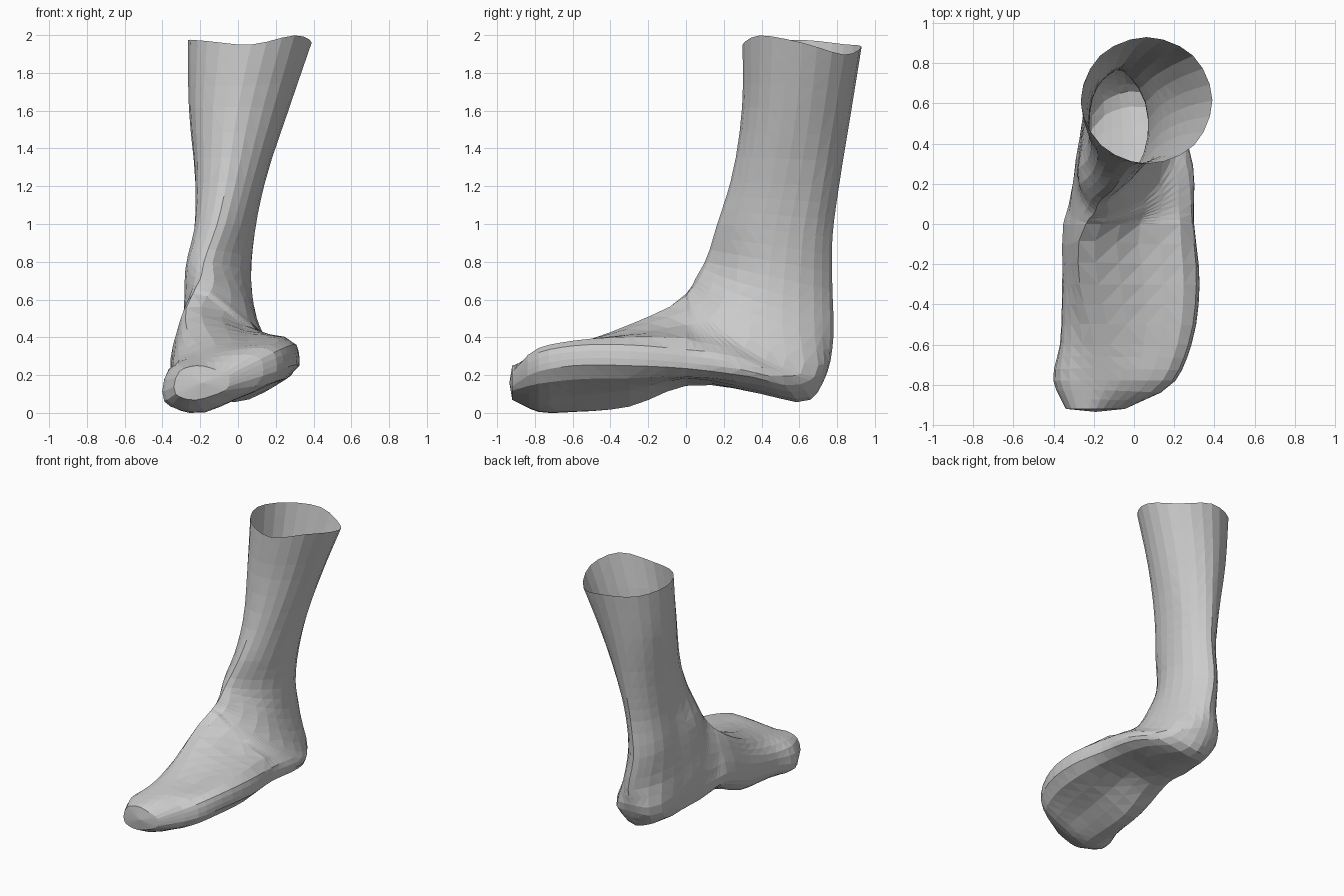
import bpy, bmesh
from math import sin, cos, pi
from mathutils import Vector

if "Cube" in bpy.data.objects:
    bpy.data.objects.remove(bpy.data.objects["Cube"])

ALONG, AROUND = 3, 3   # subdivisions between control rings / control points

# leg rings: front y, front z, back y, back z, left x, right x, ridge x
LEG = [
    (0.30, 1.95, 0.93, 1.94, -0.265, 0.39, 0.07),
    (0.297, 1.62, 0.875, 1.60, -0.26, 0.27, 0.0),
    (0.235, 1.22, 0.81, 1.20, -0.225, 0.14, -0.06),
    (0.165, 1.00, 0.775, 0.93, -0.225, 0.09, -0.11),
    (0.10, 0.80, 0.775, 0.65, -0.25, 0.068, -0.18),
]
RIM = [0, 0.05, 0.015, -0.045, 0, 0.01, 0.03, 0.02]   # uneven cut at the top

# heel rings fan from the ankle round to the sole: 8 points each, starting on
# the instep ridge, down the outer side, under, and up the inner side
HEEL = [
    [(-.20, .05, .71), (.03, .20, .60), (.10, .42, .50), (.06, .68, .42),
     (-.05, .78, .40), (-.17, .70, .42), (-.27, .40, .48), (-.28, .18, .58)],
    [(-.22, .03, .67), (.05, .12, .50), (.20, .42, .28), (.12, .68, .19),
     (-.05, .75, .22), (-.18, .70, .20), (-.27, .42, .28), (-.29, .15, .51)],
    [(-.23, .015, .65), (.05, .06, .48), (.26, .30, .29), (.16, .60, .15),
     (-.03, .66, .07), (-.15, .61, .10), (-.27, .35, .22), (-.30, .08, .48)],
    [(-.235, .006, .637), (.04, .03, .47), (.28, .15, .32), (.27, .35, .19),
     (0, .40, .10), (-.16, .38, .12), (-.31, .15, .22), (-.305, .03, .475)],
]

# foot sections: y, then 8 (x, z) points in the same order
FOOT = [
    (0, [(-.24, .63), (.03, .465), (.29, .335), (.295, .235),
         (.02, .18), (-.22, .15), (-.34, .24), (-.31, .47)]),
    (-.3, [(-.27, .44), (.05, .42), (.31, .36), (.325, .25),
           (.02, .12), (-.25, .035), (-.345, .14), (-.335, .33)]),
    (-.6, [(-.20, .34), (.05, .37), (.27, .355), (.285, .25),
           (0, .09), (-.25, .005), (-.36, .10), (-.35, .24)]),
    (-.78, [(-.20, .29), (0, .335), (.19, .32), (.205, .22),
            (-.02, .07), (-.26, .005), (-.39, .06), (-.365, .23)]),
    (-.92, [(-.22, .25), (-.12, .23), (-.05, .20), (-.05, .14),
            (-.14, .09), (-.26, .07), (-.33, .10), (-.31, .22)]),
]


def leg_ring(yf, zf, yb, zb, xl, xr, ridge):
    cx, w = (xl + xr) / 2, (xr - xl) / 2
    pts = []
    for i in range(8):
        a = i * pi / 4
        f = (1 - cos(a)) / 2
        x = cx + w * sin(a) + (ridge - cx) * max(0, cos(a))
        pts.append(Vector((x, yf + (yb - yf) * f, zf + (zb - zf) * f)))
    return pts


def spline(pts, n, closed=False):
    """Chord-length Catmull-Rom curve through the points."""
    k = len(pts)
    out = []
    for i in range(k if closed else k - 1):
        b, c = pts[i], pts[(i + 1) % k]
        a = pts[i - 1] if closed or i else b + (b - c)
        d = pts[(i + 2) % k] if closed or i + 2 < k else c + (c - b)
        l0, l1, l2 = [max(v.length, 1e-4) for v in (b - a, c - b, d - c)]
        m1 = ((b - a) / l0 * l1 + (c - b) / l1 * l0) / (l0 + l1) * l1
        m2 = ((c - b) / l1 * l2 + (d - c) / l2 * l1) / (l1 + l2) * l1
        for j in range(n):
            t = j / n
            out.append(b * (2*t**3 - 3*t*t + 1) + m1 * (t**3 - 2*t*t + t)
                       + c * (3*t*t - 2*t**3) + m2 * (t**3 - t*t))
    return out if closed else out + [pts[-1].copy()]


# control rings from the open top down to the toes
rings = [leg_ring(*r) for r in LEG]
for p, dz in zip(rings[0], RIM):
    p.z += dz
rings += [[Vector(p) for p in r] for r in HEEL]
rings += [[Vector((x, y, z)) for x, z in sec] for y, sec in FOOT]

# smooth along the limb, then around it
rails = [spline([r[i] for r in rings], ALONG) for i in range(8)]
loops = [spline([rail[s] for rail in rails], AROUND, True)
         for s in range(len(rails[0]))]

# skin the open-topped shell and close the toe end
bm = bmesh.new()
vl = [[bm.verts.new((p.x, p.y, max(p.z, 0))) for p in lp] for lp in loops]
n = 8 * AROUND
for a, b in zip(vl, vl[1:]):
    for i in range(n):
        j = (i + 1) % n
        bm.faces.new((a[i], b[i], b[j], a[j]))
tip = bm.verts.new((-.19, -.935, .16))
for i in range(n):
    bm.faces.new((vl[-1][i], tip, vl[-1][(i + 1) % n]))
bmesh.ops.triangulate(bm, faces=bm.faces[:])
bmesh.ops.recalc_face_normals(bm, faces=bm.faces[:])
mesh = bpy.data.meshes.new("leg_and_foot")
bm.to_mesh(mesh)
bm.free()
bpy.context.collection.objects.link(bpy.data.objects.new("leg_and_foot", mesh))
